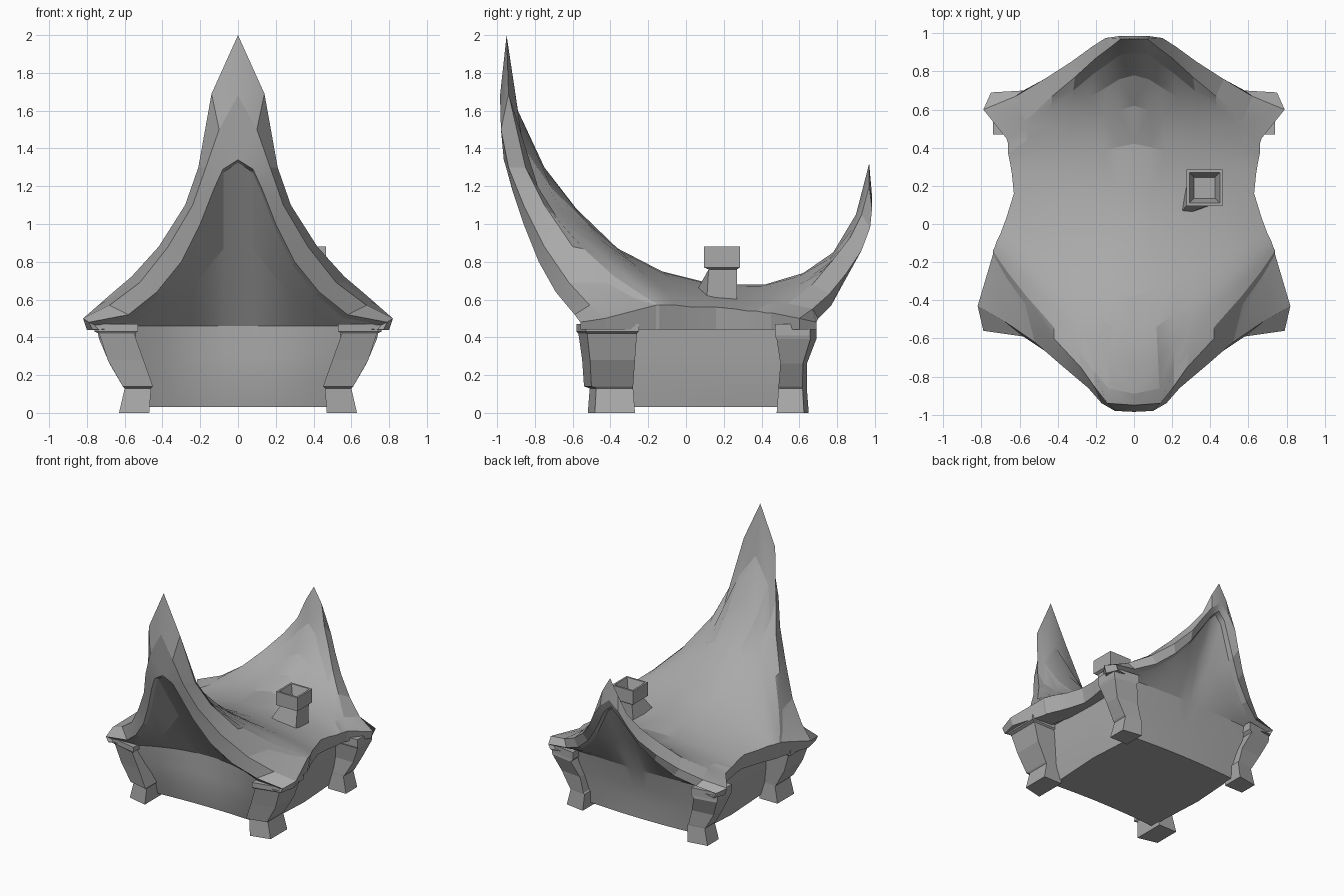
import bpy, bmesh, math
from mathutils import Vector

default_cube = bpy.data.objects.get("Cube")
if default_cube:
    bpy.data.objects.remove(default_cube)

grey = bpy.data.materials.new("plain grey")
grey.use_nodes = True
grey.diffuse_color = (0.4, 0.4, 0.4, 1)
grey.node_tree.nodes["Principled BSDF"].inputs["Base Color"].default_value = grey.diffuse_color


def finish(name, bm, mirrored=False, smooth=True):
    """Turn a bmesh into a grey object, optionally mirrored across x."""
    bmesh.ops.remove_doubles(bm, verts=bm.verts, dist=0.0005)
    bmesh.ops.recalc_face_normals(bm, faces=bm.faces)
    mesh = bpy.data.meshes.new(name)
    bm.to_mesh(mesh)
    bm.free()
    mesh.materials.append(grey)
    obj = bpy.data.objects.new(name, mesh)
    bpy.context.collection.objects.link(obj)
    if mirrored:
        obj.modifiers.new("Mirror", "MIRROR").use_axis[0] = True
    if smooth:
        bpy.ops.object.select_all(action="DESELECT")
        obj.select_set(True)
        bpy.context.view_layer.objects.active = obj
        bpy.ops.object.shade_smooth_by_angle(angle=math.radians(14))
    return obj


def grid(bm, rows, closed=False):
    """Skin a list of equally long point rows with quads."""
    verts = [[bm.verts.new(p) for p in row] for row in rows]
    for a, b in zip(verts, verts[1:]):
        count = len(a)
        for i in range(count if closed else count - 1):
            j = (i + 1) % count
            bm.faces.new((a[i], a[j], b[j], b[i]))
    return verts


def points(*coords):
    return [Vector(c) for c in coords]


# Gable rims, ridge to eave: upper fold, outer fold and arched lip
front_upper = points((0, -.95, 2), (.14, -.94, 1.69), (.21, -.85, 1.3), (.28, -.75, 1.1),
                     (.42, -.6, .88), (.57, -.42, .69), (.67, -.28, .61), (.74, -.16, .57))
front_outer = points((0, -.985, 1.68), (.1, -.98, 1.5), (.17, -.94, 1.3), (.24, -.86, 1.1),
                     (.37, -.75, .88), (.52, -.62, .69), (.68, -.51, .57), (.82, -.43, .5))
front_arch = points((0, -.965, 1.34), (.08, -.95, 1.29), (.13, -.92, 1.18), (.2, -.86, 1),
                    (.3, -.78, .8), (.43, -.69, .64), (.58, -.59, .52), (.79, -.56, .48))
back_upper = points((0, .97, 1.32), (.07, .97, 1.2), (.12, .93, 1.05), (.2, .87, .93),
                    (.31, .77, .8), (.43, .67, .68), (.57, .54, .58), (.67, .45, .53))
back_outer = points((0, .985, 1.15), (.08, .985, 1.08), (.15, .975, .98), (.22, .93, .86),
                    (.33, .85, .74), (.47, .76, .63), (.62, .67, .55), (.79, .6, .5))
back_arch = points((0, .965, 1.09), (.06, .96, 1.03), (.12, .93, .93), (.2, .89, .8),
                   (.3, .83, .68), (.43, .77, .57), (.58, .7, .5), (.75, .69, .48))

# Swooping ridge and waisted eave that join the two rims
ridge = points((0, -.89, 1.6), (0, -.75, 1.3), (0, -.58, 1.08), (0, -.38, .88), (0, -.13, .75),
               (0, .15, .68), (0, .42, .68), (0, .62, .74), (0, .78, .85), (0, .9, 1.05))
eave = points((.74, -.14, .57), (.73, -.12, .57), (.72, -.09, .57), (.7, -.05, .57), (.67, .03, .56),
              (.63, .16, .56), (.64, .26, .55), (.65, .32, .54), (.66, .37, .54), (.66, .42, .53))


def rim_shape(rim):
    """Rim points as fractions of the way from ridge to eave, per axis."""
    span = rim[-1] - rim[0]
    return [Vector([(p[k] - rim[0][k]) / span[k] for k in range(3)]) for p in rim]


def inner_lip(arch):
    """The edge just behind an arch, where the gable wall starts."""
    return [Vector((p.x * .96, p.y * .96, p.z - .015)) for p in arch]


front_inner, back_inner = inner_lip(front_arch), inner_lip(back_arch)
steps = len(front_upper) - 1
bowed = [Vector((u, u, u ** 1.7)) for u in (i / steps for i in range(steps + 1))]
front_shape, back_shape = rim_shape(front_upper), rim_shape(back_upper)

roof_rows = [front_inner, front_arch, front_outer, front_upper]
for n, (top, low) in enumerate(zip(ridge, eave)):
    t = (n + 1) / (len(ridge) + 1)
    shape, weight = (front_shape, 1 - 2 * t) if t < .5 else (back_shape, 2 * t - 1)
    row = []
    for s, f in zip(bowed, shape):
        mix = s.lerp(f, weight)
        row.append(Vector([top[k] + (low[k] - top[k]) * mix[k] for k in range(3)]))
    roof_rows.append(row)
roof_rows += [back_upper, back_outer, back_arch, back_inner]

# Each row gets an eave fascia and a soffit returning to the wall
full_rows = []
for row in roof_rows:
    end = row[-1]
    fascia = Vector((end.x - .02, end.y, .44))
    soffit = Vector((end.x * .75, end.y * .95, .45))
    full_rows.append(row + [fascia, soffit])
bm = bmesh.new()
grid(bm, full_rows)
finish("roof", bm, mirrored=True)

# Walls: leaning gables hang from the inner lips, with waisted sides and a floor.
# Levels are (height, width factor, depth at centre, depth at corner)
front_levels = [(.46, 1, -.37, -.52), (.3, .96, -.37, -.47), (.18, .93, -.37, -.42), (.03, .86, -.34, -.36)]
back_levels = [(.46, 1, .64, .62), (.3, .96, .6, .59), (.18, .93, .58, .57), (.03, .86, .57, .55)]
columns = []
for rim, levels in ((front_inner, front_levels), (back_inner, back_levels)):
    side = []
    for p in rim:
        x = min(p.x, .55)
        lower = [Vector((x * w, mid + (corner - mid) * (x / .55) ** 2, z)) for z, w, mid, corner in levels]
        side.append([p, p.lerp(lower[0], .5)] + lower)
    columns.append(side)
waist = points((.54, .13, .5), (.54, .13, .48), (.54, .13, .46),
               (.53, .13, .3), (.52, .13, .18), (.5, .13, .03))
bm = bmesh.new()
wall_verts = grid(bm, columns[0] + [waist] + columns[1][::-1])
floor_edge = []
for column in wall_verts:
    if not floor_edge or (column[-1].co - floor_edge[-1].co).length > .001:
        floor_edge.append(column[-1])
bm.faces.new(floor_edge)
finish("walls_and_floor", bm, mirrored=True)


def pillar(name, levels):
    """Loft a corner post through (x0, x1, y_outer, y_inner, z) levels."""
    bm = bmesh.new()
    rings = []
    for x0, x1, outer, inner, z in levels:
        chamfer = (inner - outer) * .15
        rings.append([(x0, outer, z), (x1, outer + chamfer, z), (x1, inner, z), (x0, inner, z)])
    verts = grid(bm, rings, closed=True)
    bm.faces.new(verts[0])
    bm.faces.new(verts[-1])
    finish(name, bm, mirrored=True, smooth=False)


# Corner pillars with splayed feet and flared capitals
pillar("front_pillars", [(.47, .63, -.52, -.27, 0), (.46, .6, -.51, -.28, .13),
                         (.45, .61, -.54, -.28, .14), (.5, .69, -.55, -.27, .28),
                         (.55, .735, -.57, -.26, .42), (.53, .76, -.58, -.25, .43),
                         (.53, .76, -.58, -.25, .47)])
pillar("back_pillars", [(.47, .63, .65, .48, 0), (.46, .6, .64, .49, .13),
                        (.47, .61, .64, .49, .14), (.5, .68, .64, .5, .26),
                        (.55, .735, .69, .48, .39), (.53, .74, .69, .47, .41),
                        (.53, .74, .69, .47, .47)])


def square(cx, cy, half, z):
    return [(cx + sx * half, cy + sy * half, z) for sx, sy in ((-1, -1), (1, -1), (1, 1), (-1, 1))]


# Chimney: splayed base, shaft, overhanging cap and sunken flue
bm = bmesh.new()
base = [(.22, .03, .6), (.44, .11, .6), (.44, .27, .6), (.28, .27, .6)]
verts = grid(bm, [base, square(.37, .195, .075, .76), square(.37, .19, .095, .77),
                  square(.37, .19, .095, .88), square(.37, .19, .08, .88),
                  square(.37, .19, .055, .8)], closed=True)
bm.faces.new(verts[-1])
finish("chimney", bm, smooth=False)
